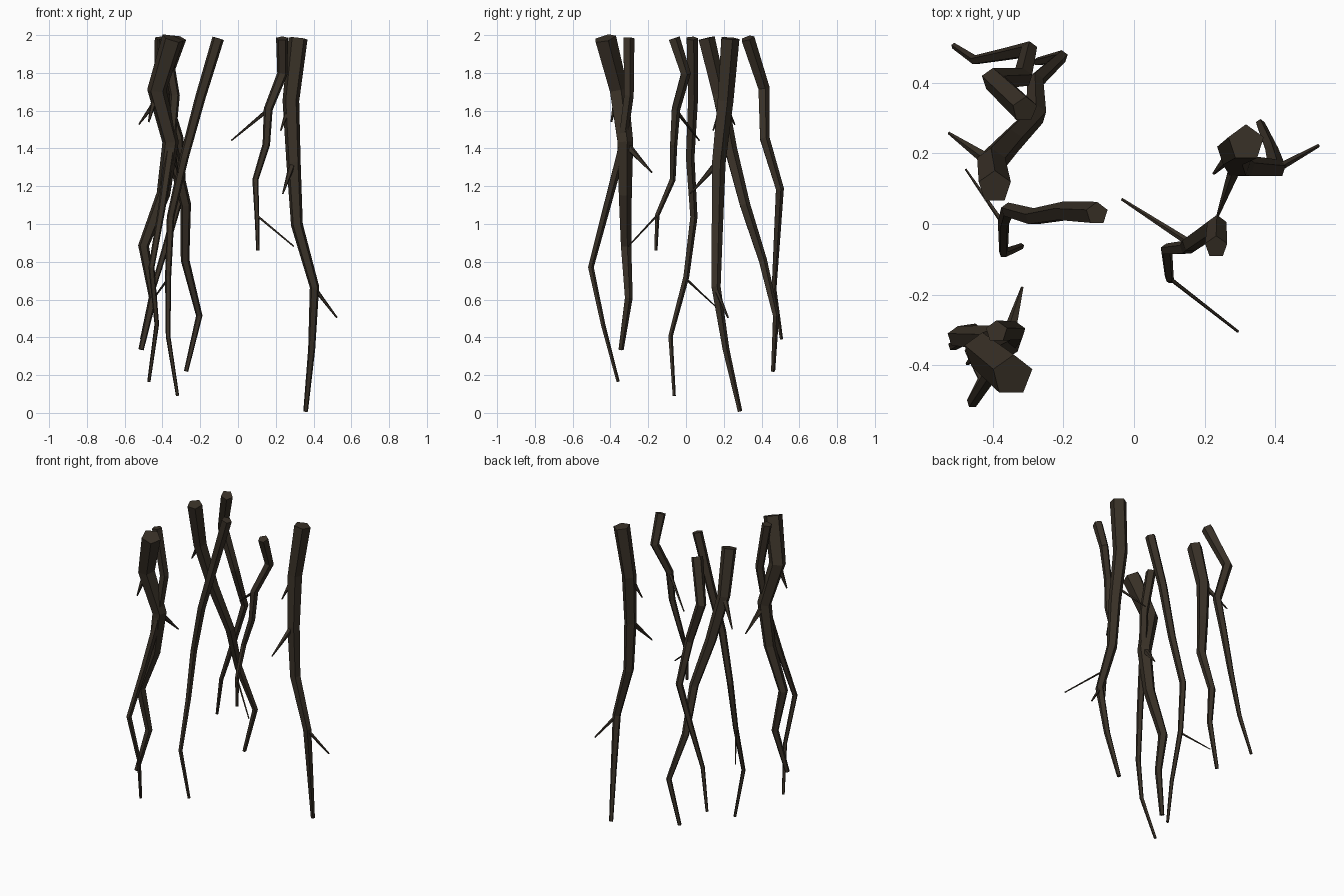
import bpy, bmesh, math
from mathutils import Vector

bark = bpy.data.materials.new("dark_bark")
bark.diffuse_color = (0.040, 0.030, 0.020, 1)


def tube(name, pts, r0, r1, sides=5):
    """Tapered low-poly tube through pts, with rings square to the path."""
    pts = [Vector(p) for p in pts]
    n = len(pts)
    bm = bmesh.new()
    rings = []
    for i, p in enumerate(pts):
        d = Vector((0, 0, 0))
        if i > 0:
            d += (p - pts[i - 1]).normalized()
        if i < n - 1:
            d += (pts[i + 1] - p).normalized()
        d.normalize()
        # frame kept close to the world x and y axes
        v = Vector((0, 1, 0)) - d * d.y
        v.normalize()
        u = v.cross(d)
        if u.x < 0:
            u = -u
        r = r0 + (r1 - r0) * i / (n - 1)
        rings.append([bm.verts.new(p + r * (u * math.cos(a) + v * math.sin(a)))
                      for a in (math.pi / 2 + k * 2 * math.pi / sides for k in range(sides))])
    for a, b in zip(rings, rings[1:]):
        for k in range(sides):
            j = (k + 1) % sides
            bm.faces.new((a[k], a[j], b[j], b[k]))
    bm.faces.new(rings[0])
    bm.faces.new(rings[-1])
    bmesh.ops.recalc_face_normals(bm, faces=bm.faces)
    me = bpy.data.meshes.new(name)
    bm.to_mesh(me)
    bm.free()
    me.materials.append(bark)
    ob = bpy.data.objects.new(name, me)
    bpy.context.collection.objects.link(ob)


TOP = 1.983
# hanging roots: end height, top radius, tip radius, (x, y) at evenly spaced heights
roots = {
    "thick_front_root": (0.335, 0.061, 0.015,
        [(-.345, -.43), (-.43, -.36), (-.357, -.325), (-.395, -.325), (-.50, -.32), (-.45, -.305), (-.513, -.345)]),
    "thin_front_root": (0.165, 0.032, 0.009,
        [(-.39, -.305), (-.335, -.305), (-.36, -.345), (-.405, -.425), (-.458, -.505), (-.43, -.44), (-.472, -.36)]),
    "middle_root": (0.09, 0.033, 0.009,
        [(-.105, .03), (-.20, .035), (-.285, .02), (-.357, .04), (-.37, 0), (-.37, -.083), (-.32, -.063)]),
    "left_root": (0.22, 0.048, 0.012,
        [(-.395, .105), (-.405, .175), (-.35, .235), (-.277, .31), (-.28, .405), (-.205, .475), (-.275, .46)]),
    "back_root": (0.39, 0.038, 0.009,
        [(-.31, .325), (-.40, .41), (-.315, .415), (-.297, .495), (-.37, .48), (-.45, .465), (-.51, .505)]),
    "short_right_root": (0.86, 0.033, 0.009,
        [(.233, -.065), (.235, -.003), (.16, -.055), (.15, -.067), (.092, -.072), (.10, -.153), (.105, -.16)]),
    "long_right_root": (0.008, 0.053, 0.013,
        [(.318, .23), (.28, .205), (.294, .17), (.312, .163), (.405, .157), (.39, .21), (.358, .285)]),
}
for name, (end, r0, r1, xy) in roots.items():
    k = len(xy) - 1
    tube(name, [(x, y, TOP + (end - TOP) * i / k) for i, (x, y) in enumerate(xy)], r0, r1)

# side twigs: start, end, base radius, tip radius
twigs = [
    ((.405, .157, .66), (.523, .222, .505), .012, .005),
    ((.292, .172, 1.33), (.237, .022, 1.16), .020, .004),
    ((.283, .205, 1.66), (.226, .143, 1.495), .020, .004),
    ((-.405, .175, 1.69), (-.525, .258, 1.527), .020, .004),
    ((-.37, 0, .71), (-.477, .155, .565), .007, .003),
    ((.16, -.055, 1.605), (-.034, .07, 1.443), .011, .004),
    ((.10, -.153, 1.045), (.295, -.305, .882), .006, .004),
    ((-.357, -.325, 1.43), (-.317, -.18, 1.272), .022, .004),
    ((-.43, -.36, 1.71), (-.473, -.396, 1.54), .022, .005),
]
for i, (a, b, r0, r1) in enumerate(twigs):
    tube(f"twig_{i + 1}", [a, b], r0, r1)
